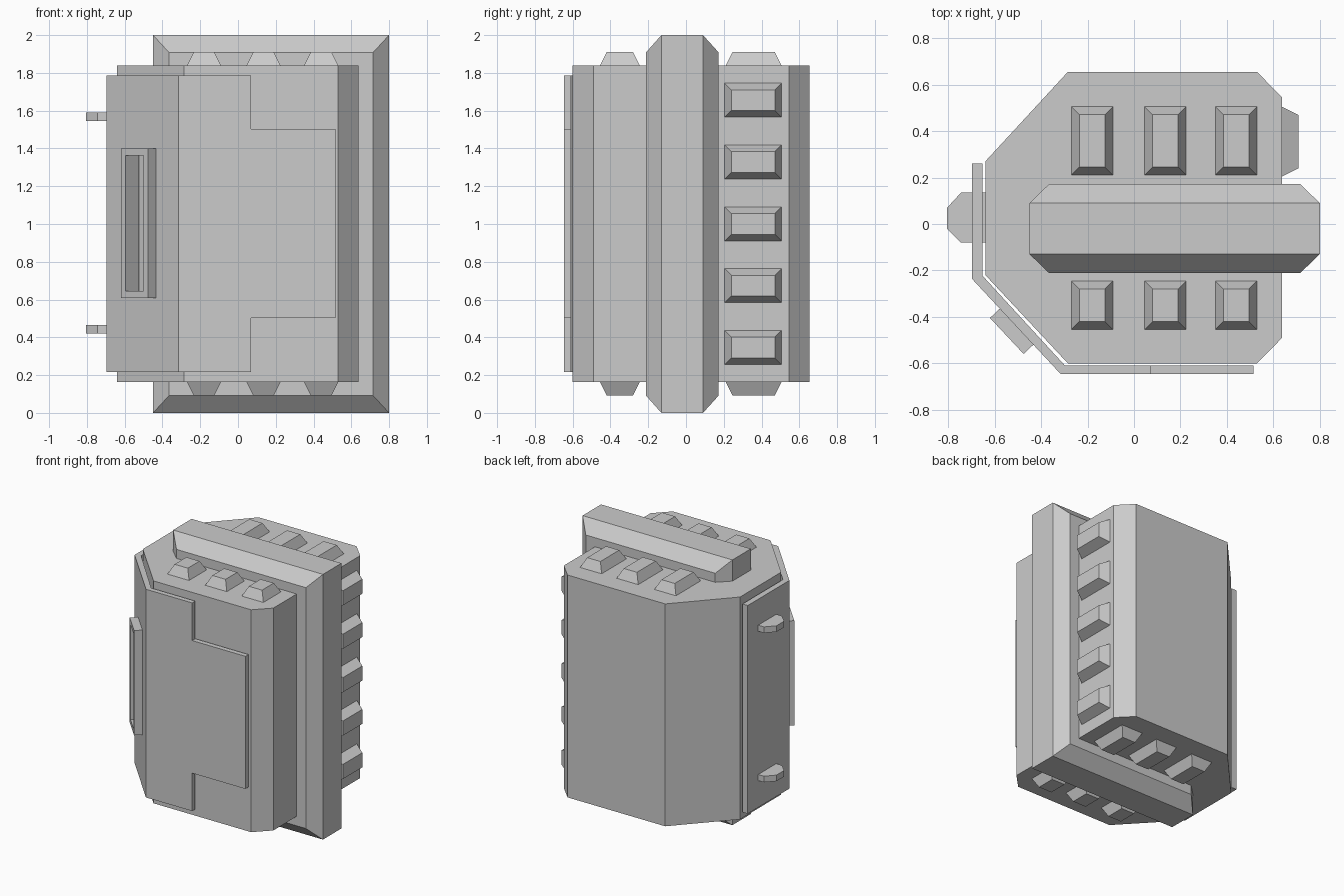
import bpy, bmesh
from math import atan2
from mathutils import Matrix, Vector

if "Cube" in bpy.data.objects:
    bpy.data.objects.remove(bpy.data.objects["Cube"])


def finish(name, bm):
    bmesh.ops.recalc_face_normals(bm, faces=bm.faces)
    mesh = bpy.data.meshes.new(name)
    bm.to_mesh(mesh)
    bm.free()
    obj = bpy.data.objects.new(name, mesh)
    bpy.context.collection.objects.link(obj)
    return obj


def loft(name, rings):
    """Closed solid through rings of equal point count."""
    bm = bmesh.new()
    vs = [[bm.verts.new(p) for p in r] for r in rings]
    n = len(vs[0])
    for a, b in zip(vs, vs[1:]):
        for i in range(n):
            bm.faces.new((a[i], a[(i + 1) % n], b[(i + 1) % n], b[i]))
    bm.faces.new(vs[0])
    bm.faces.new(vs[-1])
    return finish(name, bm)


def prism(name, outline, z0, z1):
    return loft(name, [[(x, y, z) for x, y in outline] for z in (z0, z1)])


def box(name, center, size, angle=0):
    bm = bmesh.new()
    bmesh.ops.create_cube(bm, size=1, matrix=Matrix.Translation(center)
                          @ Matrix.Rotation(angle, 4, 'Z') @ Matrix.Diagonal((*size, 1)))
    return finish(name, bm)


def cut(obj, cutter):
    mod = obj.modifiers.new("cut", 'BOOLEAN')
    mod.operation = 'DIFFERENCE'
    mod.solver = 'EXACT'
    mod.object = cutter
    bpy.context.view_layer.objects.active = obj
    bpy.ops.object.modifier_apply(modifier=mod.name)


def stud(name, origin, u, v, w, su, sv, h=0.07, inset=0.035):
    """Tapered block on a surface: u, v span the base, w points outward."""
    o, u, v, w = Vector(origin), Vector(u), Vector(v), Vector(w)
    rings = []
    for d, k in ((-0.01, 0), (0, 0), (h, inset)):
        a, b = su / 2 - k, sv / 2 - k
        rings.append([o + u * i * a + v * j * b + w * d
                      for i, j in ((-1, -1), (1, -1), (1, 1), (-1, 1))])
    return loft(name, rings)


# Main body
Z0, Z1 = 0.163, 1.84
prism("body", [(-0.285, 0.655), (0.53, 0.655), (0.638, 0.545), (0.638, -0.49),
               (0.53, -0.60), (-0.285, -0.60), (-0.64, -0.22), (-0.64, 0.27)], Z0, Z1)

# Chamfered frame band around the body
loft("frame_band", [[(-0.45 + k, y, k * 1.08), (0.80 - k, y, k * 1.08),
                     (0.80 - k, y, 2 - k * 1.08), (-0.45 + k, y, 2 - k * 1.08)]
                    for y, k in ((-0.212, 0.085), (-0.13, 0), (0.09, 0), (0.173, 0.085))])

# Studs on top, bottom and right side
for x in (-0.18, 0.135, 0.44):
    for y, depth in ((0.358, 0.295), (-0.35, 0.21)):
        stud("top_stud", (x, y, Z1), (1, 0, 0), (0, 1, 0), (0, 0, 1), 0.18, depth)
        stud("bottom_stud", (x, y, Z0), (1, 0, 0), (0, 1, 0), (0, 0, -1), 0.18, depth)
for i in range(5):
    stud("side_stud", (0.638, 0.355, 0.346 + 0.3273 * i),
         (0, 1, 0), (0, 0, 1), (1, 0, 0), 0.30, 0.18)

# Wrapping door plate with stepped right edge
plate = prism("door_plate", [(-0.697, 0.26), (-0.697, -0.237), (-0.315, -0.647), (0.515, -0.647),
                             (0.515, -0.61), (-0.297, -0.61), (-0.653, -0.222), (-0.653, 0.26)],
              0.217, 1.787)
cutters = [box("corner_cutter", (0.57, -0.63, z), (1.0, 0.2, 1.0)) for z in (0.003, 2.003)]

# Recessed handle frame on the diagonal face
along = Vector((0.683, -0.73, 0)).normalized()
inward = Vector((0.73, 0.683, 0)).normalized()
angle = atan2(along.y, along.x)
front = Vector((-0.548, -0.482, 1.004))
handle = box("handle_frame", front + inward * 0.03, (0.212, 0.06, 0.79), angle)
recess = box("recess_cutter", front + inward * 0.05, (0.14, 0.2, 0.715), angle)
for c in cutters + [recess]:
    cut(plate, c)
cut(handle, recess)
for c in cutters + [recess]:
    bpy.data.objects.remove(c)

# Hinge lugs on the left side
for z in (0.442, 1.568):
    prism("hinge_lug", [(-0.63, 0.135), (-0.745, 0.135), (-0.805, 0.07), (-0.805, -0.02),
                        (-0.745, -0.08), (-0.63, -0.08)], z - 0.023, z + 0.023)
